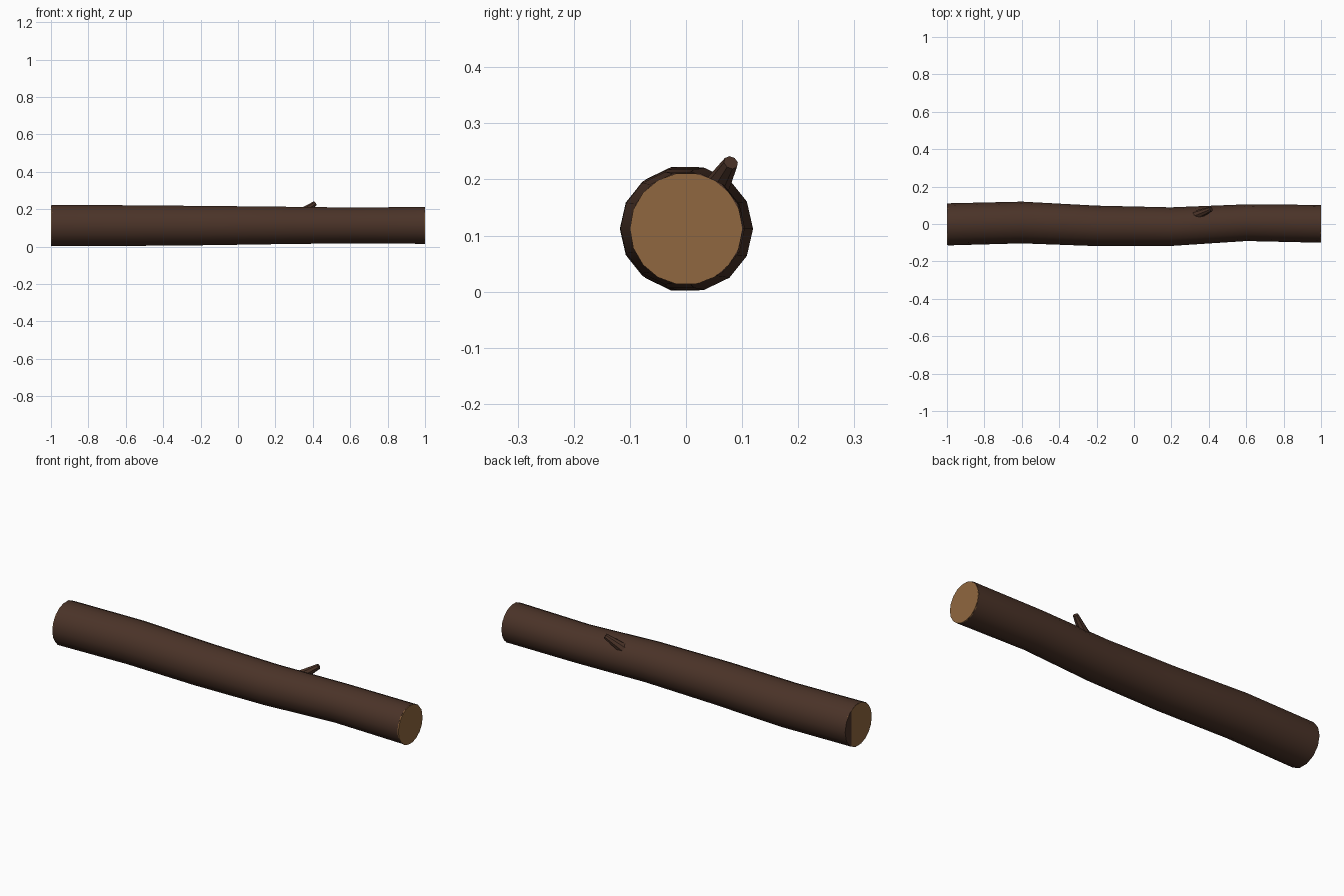
import bpy, bmesh, math
from mathutils import Vector

if "Cube" in bpy.data.objects:
    bpy.data.objects.remove(bpy.data.objects["Cube"])


def material(name, rgb):
    m = bpy.data.materials.new(name)
    m.diffuse_color = (*rgb, 1)
    m.use_nodes = True
    m.node_tree.nodes["Principled BSDF"].inputs["Base Color"].default_value = m.diffuse_color
    return m


bark = material("dark_bark", (0.069, 0.033, 0.021))
wood = material("cut_wood", (0.28, 0.135, 0.05))


def tube(name, path, radii, sides, mat):
    """Closed tube whose rings stand square to the path."""
    bm = bmesh.new()
    pts = [Vector(p) for p in path]
    rings = []
    for i, p in enumerate(pts):
        t = (pts[min(i + 1, len(pts) - 1)] - pts[max(i - 1, 0)]).normalized()
        v = Vector((0, 0, 1))
        u = v.cross(t).normalized()
        v = t.cross(u)
        rings.append([bm.verts.new(p + radii[i] * (u * math.cos(a) + v * math.sin(a)))
                      for a in (2 * math.pi * k / sides for k in range(sides))])
    for r, s in zip(rings, rings[1:]):
        for k in range(sides):
            n = (k + 1) % sides
            bm.faces.new((r[k], r[n], s[n], s[k]))
    bm.faces.new(rings[0][::-1])
    bm.faces.new(rings[-1])
    bmesh.ops.recalc_face_normals(bm, faces=bm.faces)
    me = bpy.data.meshes.new(name)
    bm.to_mesh(me)
    bm.free()
    me.materials.append(mat)
    ob = bpy.data.objects.new(name, me)
    bpy.context.collection.objects.link(ob)
    bpy.ops.object.select_all(action='DESELECT')
    ob.select_set(True)
    bpy.context.view_layer.objects.active = ob
    bpy.ops.object.shade_smooth_by_angle(angle=math.radians(40))
    return ob


# Gently wavy trunk
xs = (-0.997, -0.6, -0.2, 0.2, 0.6, 0.997)
ys = (-0.002, 0.008, -0.010, -0.014, 0.007, 0.001)
zs = (0.112, 0.112, 0.112, 0.113, 0.113, 0.113)
tube("trunk", list(zip(xs, ys, zs)), (0.1125, 0.1115, 0.108, 0.103, 0.098, 0.101), 14, bark)

# Pale sawn ends, thin discs square to x
tube("left_cut_end", [(-0.9985, -0.002, 0.112), (-0.992, -0.002, 0.112)],
     (0.110, 0.110), 18, wood)
tube("right_cut_end", [(0.994, 0, 0.112), (1.0, 0, 0.112)], (0.1, 0.1), 18, wood)

# Broken twig stub
tube("twig_stub", [(0.33, 0.046, 0.172), (0.412, 0.080, 0.230)], (0.027, 0.0135), 8, bark)
